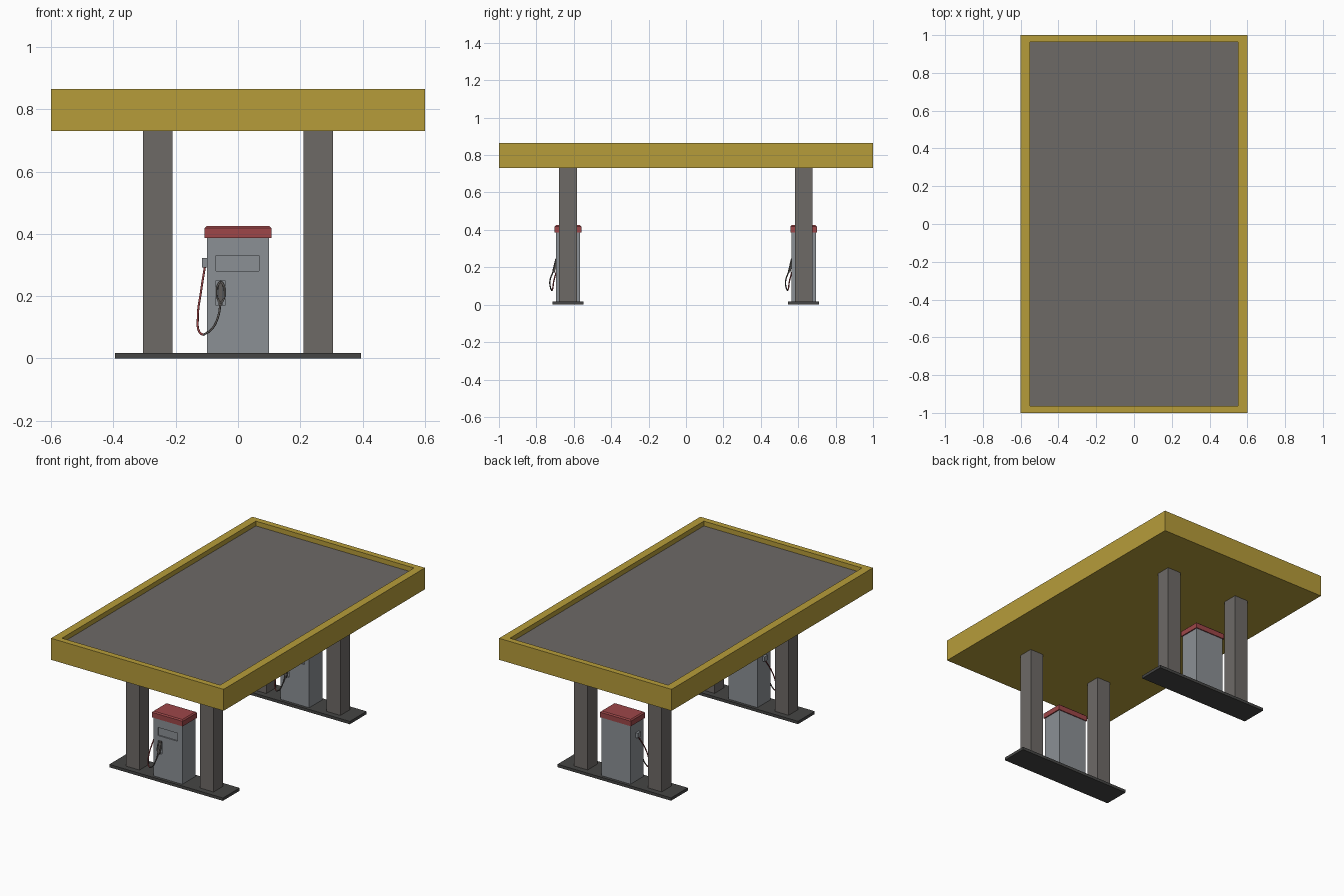
import bpy, bmesh, math
from mathutils import Vector, Matrix

if "Cube" in bpy.data.objects:
    bpy.data.objects.remove(bpy.data.objects["Cube"])


def mat(name, col):
    m = bpy.data.materials.new(name)
    m.diffuse_color = (*col, 1)
    m.use_nodes = True
    m.node_tree.nodes["Principled BSDF"].inputs["Base Color"].default_value = m.diffuse_color
    return m


YELLOW = mat("canopy yellow", (0.47, 0.335, 0.042))
GREY = mat("warm grey", (0.155, 0.143, 0.134))
BODY = mat("pump grey", (0.26, 0.28, 0.30))
RED = mat("red", (0.34, 0.062, 0.066))
DARK = mat("base dark grey", (0.06, 0.06, 0.058))
HOSE = mat("hose grey", (0.10, 0.09, 0.085))


def finish(name, bm, *mats):
    bmesh.ops.recalc_face_normals(bm, faces=bm.faces)
    me = bpy.data.meshes.new(name)
    bm.to_mesh(me)
    bm.free()
    for m in mats:
        me.materials.append(m)
    ob = bpy.data.objects.new(name, me)
    bpy.context.collection.objects.link(ob)
    return ob


def box_bm(lo, hi):
    bm = bmesh.new()
    lo, hi = Vector(lo), Vector(hi)
    bmesh.ops.create_cube(bm, size=1, matrix=Matrix.Translation((lo + hi) / 2)
                          @ Matrix.Diagonal((*(hi - lo), 1)))
    return bm


def box(name, lo, hi, m, bevel=0):
    bm = box_bm(lo, hi)
    if bevel:
        top = [e for e in bm.edges if all(v.co.z > hi[2] - 1e-5 for v in e.verts)]
        bmesh.ops.bevel(bm, geom=top, offset=bevel, segments=1, affect='EDGES')
    return finish(name, bm, m)


def tube(name, pts, r, m, cyclic=False):
    cu = bpy.data.curves.new(name, 'CURVE')
    cu.dimensions = '3D'
    cu.bevel_depth = r
    cu.bevel_resolution = 2
    cu.use_fill_caps = True
    cu.resolution_u = 8
    sp = cu.splines.new('BEZIER')
    sp.bezier_points.add(len(pts) - 1)
    for p, c in zip(sp.bezier_points, pts):
        p.co = c
        p.handle_left_type = p.handle_right_type = 'AUTO'
    sp.use_cyclic_u = cyclic
    cu.materials.append(m)
    ob = bpy.data.objects.new(name, cu)
    bpy.context.collection.objects.link(ob)
    return ob


# canopy: slab with a sunken grey roof inside a yellow rim
bm = box_bm((-0.6, -1, 0.73), (0.6, 1, 0.865))
bm.normal_update()
top = max(bm.faces, key=lambda f: f.calc_center_median().z)
bmesh.ops.inset_individual(bm, faces=[top], thickness=0.04)
for v in top.verts:
    v.co = (math.copysign(0.55, v.co.x), math.copysign(0.963, v.co.y), 0.865)
new = bmesh.ops.extrude_face_region(bm, geom=[top])["geom"]
for g in new:
    if isinstance(g, bmesh.types.BMVert):
        g.co.z -= 0.03
if top.is_valid:
    bmesh.ops.delete(bm, geom=[top], context='FACES_ONLY')
for f in bm.faces:
    c = f.calc_center_median()
    f.material_index = int(abs(c.z - 0.835) < 1e-4)
finish("canopy", bm, YELLOW, GREY)


def pump_body(name, y):
    # front face is split by planes, then the display and nozzle bay are pushed in
    f = y - 0.065
    bm = box_bm((-0.1, f, 0.015), (0.1, y + 0.065, 0.39))
    for axis, vals in ((0, (-0.07, -0.041, 0.068)), (2, (0.17, 0.25, 0.28, 0.33))):
        for v in vals:
            n = Vector((0, 0, 0))
            n[axis] = 1
            bmesh.ops.bisect_plane(bm, geom=bm.verts[:] + bm.edges[:] + bm.faces[:],
                                   plane_co=n * v, plane_no=n)
    for x0, x1, z0, z1, d in ((-0.07, 0.068, 0.28, 0.33, 0.008),
                              (-0.07, -0.041, 0.17, 0.25, 0.012)):
        sel = [q for q in bm.faces for c in [q.calc_center_median()]
               if abs(c.y - f) < 1e-5 and x0 < c.x < x1 and z0 < c.z < z1]
        new = bmesh.ops.extrude_face_region(bm, geom=sel)["geom"]
        for g in new:
            if isinstance(g, bmesh.types.BMVert):
                g.co.y += d
        old = [q for q in sel if q.is_valid]
        if old:
            bmesh.ops.delete(bm, geom=old, context='FACES')
    finish(name, bm, BODY)


# two identical islands, both facing the front
for tag, y in (("front", -0.631), ("back", 0.629)):
    box(tag + "_island", (-0.395, y - 0.083, 0), (0.395, y + 0.083, 0.018), DARK)
    for side, x in (("left", -0.2575), ("right", 0.2575)):
        box(f"{tag}_{side}_column", (x - 0.0475, y - 0.0475, 0.015),
            (x + 0.0475, y + 0.0475, 0.735), GREY)
    pump_body(tag + "_pump_body", y)
    box(tag + "_pump_cap", (-0.107, y - 0.071, 0.386), (0.107, y + 0.071, 0.425), RED, 0.007)
    box(tag + "_hose_socket", (-0.116, y - 0.015, 0.292), (-0.098, y + 0.015, 0.322), BODY)
    f = y - 0.065
    # nozzle: sloping handle with a rounded guard
    bm = box_bm((-0.062, f - 0.012, 0.172), (-0.049, f + 0.001, 0.245))
    for v in bm.verts:
        v.co.y += (v.co.z - 0.2) * 0.25
    finish(tag + "_nozzle_handle", bm, HOSE)
    tube(tag + "_nozzle_guard", [(-0.0555 + 0.0125 * math.cos(a),
         f - 0.008 + 0.008 * math.sin(a), 0.212 + 0.033 * math.sin(a))
         for a in [i * math.tau / 8 for i in range(8)]], 0.003, GREY, True)
    # hose: red drop from the socket, grey rise to the nozzle
    tube(tag + "_hose_drop", [(-0.106, y, 0.296), (-0.118, y - 0.045, 0.22),
         (-0.129, y - 0.075, 0.13), (-0.124, y - 0.082, 0.085),
         (-0.112, y - 0.086, 0.075)], 0.0035, RED)
    tube(tag + "_hose_rise", [(-0.112, y - 0.086, 0.075), (-0.085, y - 0.094, 0.093),
         (-0.065, y - 0.096, 0.13), (-0.056, f - 0.014, 0.178)], 0.0035, HOSE)
